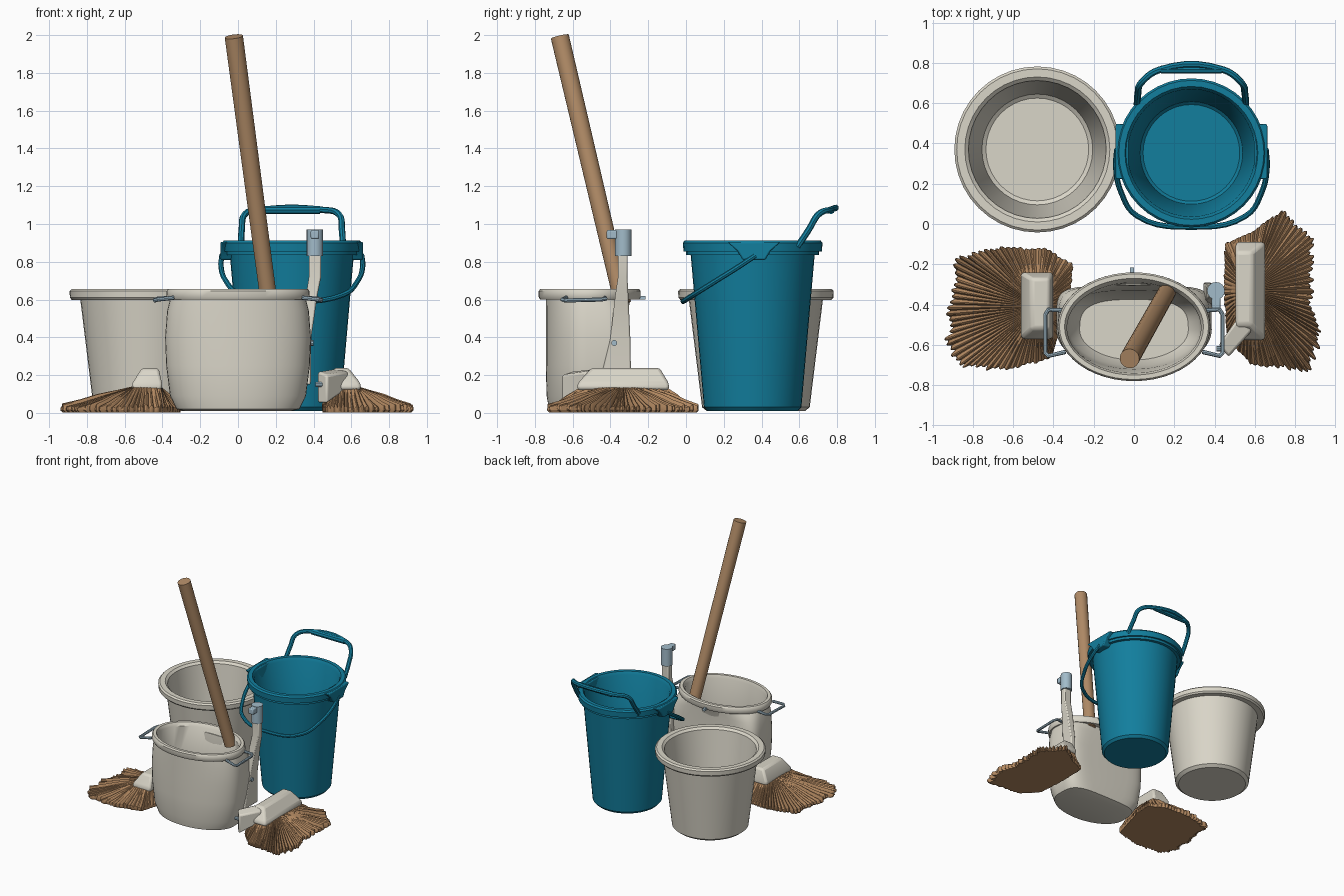
import bpy, bmesh, math, random
from mathutils import Vector

if "Cube" in bpy.data.objects:
    bpy.data.objects.remove(bpy.data.objects["Cube"])

random.seed(4)


def material(name, rgb):
    m = bpy.data.materials.new(name)
    m.diffuse_color = (*rgb, 1)
    m.use_nodes = True
    m.node_tree.nodes["Principled BSDF"].inputs["Base Color"].default_value = m.diffuse_color
    return m


CREAM = material("cream_plastic", (0.70, 0.67, 0.58))
BLUE = material("teal_blue_plastic", (0.006, 0.21, 0.34))
WOOD = material("wood", (0.44, 0.26, 0.135))
STRAW = material("bristle_tan", (0.45, 0.25, 0.12))
METAL = material("pale_blue_metal", (0.36, 0.50, 0.59))


def shade(ob, angle):
    bpy.ops.object.select_all(action='DESELECT')
    bpy.context.view_layer.objects.active = ob
    ob.select_set(True)
    bpy.ops.object.shade_smooth_by_angle(angle=math.radians(angle))


def loft(name, rings, mat, angle=35, bevel=0):
    """Skin a list of equal-length point rings, capping both ends."""
    bm = bmesh.new()
    vs = [[bm.verts.new(p) for p in r] for r in rings]
    n = len(vs[0])
    for a, b in zip(vs, vs[1:]):
        for i in range(n):
            j = (i + 1) % n
            bm.faces.new((a[i], a[j], b[j], b[i]))
    bm.faces.new(vs[0])
    bm.faces.new(vs[-1])
    bmesh.ops.recalc_face_normals(bm, faces=bm.faces)
    me = bpy.data.meshes.new(name)
    bm.to_mesh(me)
    bm.free()
    me.materials.append(mat)
    ob = bpy.data.objects.new(name, me)
    bpy.context.collection.objects.link(ob)
    if bevel:
        mod = ob.modifiers.new("soft_edges", 'BEVEL')
        mod.width, mod.segments = bevel, 2
    shade(ob, angle)
    return ob


def ring(cx, cy, rx, ry, z, back=2, n=40):
    """Ellipse; back > 2 squares off the rear half."""
    pts = []
    for i in range(n):
        a = 2 * math.pi * i / n
        c, s = math.cos(a), math.sin(a)
        e = 2 / back if s > 0 else 1
        pts.append((cx + rx * math.copysign(abs(c) ** e, c),
                    cy + ry * math.copysign(abs(s) ** e, s), z))
    return pts


def rect(x0, x1, y0, y1, z):
    return [(x0, y0, z), (x1, y0, z), (x1, y1, z), (x0, y1, z)]


def rod(name, p0, p1, r0, r1, mat, n=16):
    p0, p1 = Vector(p0), Vector(p1)
    u = (p1 - p0).orthogonal().normalized()
    v = (p1 - p0).normalized().cross(u)
    rings = [[p + r * (u * math.cos(2 * math.pi * i / n) + v * math.sin(2 * math.pi * i / n))
              for i in range(n)] for p, r in ((p0, r0), (p1, r1))]
    return loft(name, rings, mat)


def tube(name, pts, r, mat, handle='AUTO'):
    cu = bpy.data.curves.new(name, 'CURVE')
    cu.dimensions = '3D'
    cu.bevel_depth, cu.bevel_resolution = r, 2
    cu.resolution_u, cu.use_fill_caps = 5, True
    sp = cu.splines.new('BEZIER')
    sp.bezier_points.add(len(pts) - 1)
    for bp, p in zip(sp.bezier_points, pts):
        bp.co = p
        bp.handle_left_type = bp.handle_right_type = handle
    cu.materials.append(mat)
    ob = bpy.data.objects.new(name, cu)
    bpy.context.collection.objects.link(ob)
    bpy.ops.object.select_all(action='DESELECT')
    bpy.context.view_layer.objects.active = ob
    ob.select_set(True)
    bpy.ops.object.convert(target='MESH')
    shade(bpy.context.object, 40)


# Round cream bucket
prof = [(0.26, 0.01), (0.285, 0.03), (0.355, 0.60), (0.40, 0.598), (0.41, 0.61), (0.412, 0.645),
        (0.40, 0.656), (0.36, 0.656), (0.342, 0.64), (0.275, 0.06), (0.255, 0.045)]
loft("round_bucket", [ring(-0.48, 0.37, r, r, z) for r, z in prof], CREAM)

# Tall blue bucket
BX, BY = 0.285, 0.353
prof = [(0.24, 0.01), (0.258, 0.03), (0.328, 0.835), (0.352, 0.835), (0.352, 0.855), (0.366, 0.855),
        (0.37, 0.90), (0.36, 0.912), (0.33, 0.912), (0.316, 0.89), (0.255, 0.06), (0.24, 0.045)]
loft("blue_bucket", [ring(BX, BY, r, r, z) for r, z in prof], BLUE)
for s in (-1, 1):
    xs = sorted((BX + s * 0.31, BX + s * 0.378))
    loft("bail_ear", [rect(*xs, 0.30, 0.42, 0.81), rect(*xs, 0.27, 0.45, 0.86),
                      rect(*xs, 0.22, 0.50, 0.905)], BLUE, bevel=0.008)

# Hanging bail at the front, upright handle at the back
half = [(0.37, 0.37, 0.835), (0.375, 0.28, 0.775), (0.35, 0.16, 0.70), (0.27, 0.04, 0.625)]
bail = [(BX - x, y, z) for x, y, z in half] + [(BX, -0.015, 0.59)] + \
       [(BX + x, y, z) for x, y, z in reversed(half)]
tube("bucket_bail", bail, 0.014, BLUE)
half = [(0.27, 0.59, 0.88), (0.265, 0.65, 0.97), (0.25, 0.70, 1.05), (0.16, 0.765, 1.075)]
grip = [(BX - x, y, z) for x, y, z in half] + [(BX + x, y, z) for x, y, z in reversed(half)]
tube("upright_handle", grip, 0.017, BLUE)
tube("upright_grip", [(BX + x, 0.767, 1.073) for x in (-0.15, 0, 0.15)], 0.021, BLUE)

# Oval mop bucket: flat-backed body under an oval rim (cy, rx, ry, z, back)
oval = [(-0.525, 0.28, 0.17, 0.01, 3), (-0.525, 0.325, 0.20, 0.02, 4), (-0.525, 0.36, 0.213, 0.09, 5),
        (-0.525, 0.38, 0.217, 0.25, 6), (-0.525, 0.386, 0.217, 0.40, 6), (-0.525, 0.375, 0.217, 0.54, 5),
        (-0.522, 0.36, 0.22, 0.60, 3), (-0.51, 0.372, 0.262, 0.60, 2), (-0.51, 0.38, 0.27, 0.615, 2),
        (-0.51, 0.378, 0.27, 0.645, 2), (-0.51, 0.37, 0.262, 0.656, 2), (-0.51, 0.345, 0.24, 0.656, 2),
        (-0.515, 0.333, 0.225, 0.63, 2), (-0.525, 0.34, 0.195, 0.40, 3), (-0.525, 0.32, 0.18, 0.12, 3),
        (-0.525, 0.27, 0.15, 0.05, 3)]
loft("oval_bucket", [ring(0, cy, rx, ry, z, b, 48) for cy, rx, ry, z, b in oval], CREAM)
loft("rear_tab", [rect(-0.02, 0.0, -0.27, -0.215, z) for z in (0.60, 0.62)], METAL)
for s in (-1, 1):
    tube("side_handle", [(s * x, y, z) for x, y, z in
                         ((0.34, -0.43, 0.61), (0.425, -0.425, 0.605), (0.44, -0.45, 0.60),
                          (0.44, -0.64, 0.595), (0.425, -0.655, 0.60), (0.34, -0.635, 0.61))],
         0.011, METAL, 'VECTOR')

# Wooden stick leaning in the oval bucket
rod("wooden_stick", (0.165, -0.335, 0.58), (-0.022, -0.668, 1.992), 0.045, 0.049, WOOD, 20)

# Post with metal clamp
loft("clamp_post", [rect(0.345, 0.385, -0.46, -0.29, 0.15), rect(0.345, 0.388, -0.40, -0.295, 0.40),
                    rect(0.36, 0.42, -0.375, -0.305, 0.62), rect(0.375, 0.44, -0.36, -0.31, 0.72),
                    rect(0.375, 0.44, -0.36, -0.31, 0.85)], CREAM, bevel=0.008)
rod("clamp_collar", (0.407, -0.332, 0.83), (0.407, -0.332, 0.97), 0.044, 0.044, METAL)
loft("clamp_lug", [rect(0.385, 0.43, -0.42, -0.34, z) for z in (0.92, 0.968)], METAL, bevel=0.008)
rod("post_screw", (0.37, -0.38, 0.37), (0.40, -0.38, 0.37), 0.016, 0.016, METAL, 10)


# Bristle skirt: tufts fanned from the head out to a floor outline
def bristles(name, outline, hc, hx, hy, tufts):
    n, per = tufts * 4, len(outline)
    seg = [math.dist(outline[i], outline[(i + 1) % per]) for i in range(per)]
    floor = []
    for k in range(n):
        d, i = sum(seg) * k / n, 0
        while i < per - 1 and d > seg[i]:
            d -= seg[i]
            i += 1
        floor.append(Vector(outline[i]).lerp(Vector(outline[(i + 1) % per]), min(1, d / seg[i])))
    grow = [random.uniform(-0.05, 0.03) for _ in range(tufts)]
    lift = [random.uniform(0.006, 0.026) for _ in range(tufts)]
    c = Vector(hc)
    rings = []
    for t, drop in ((0, 0), (0.25, 0), (0.5, 0), (0.75, 0), (1, 0), (1.01, 1), (0.97, 2)):
        pts = []
        for k, p in enumerate(floor):
            d = p - c
            h = c + d * min(hx / max(abs(d.x), 1e-6), hy / max(abs(d.y), 1e-6), 0.95)
            bump = (0, 0.8, 1, 0.6)[k % 4]
            q = h.lerp(p, t * (1 + grow[k // 4] - 0.05 * (1 - bump)))
            z = 0.024 + 0.118 * (1 - min(t, 1)) ** 1.2 + lift[k // 4] * bump * min(1, 2 * t)
            pts.append((q.x, q.y, (z, 0.014, 0.002)[drop]))
        rings.append(pts)
    loft(name, rings, STRAW, 25)


bristles("left_bristles",
         [(-0.925, -0.40), (-0.88, -0.17), (-0.74, -0.115), (-0.44, -0.12), (-0.30, -0.20), (-0.31, -0.33),
          (-0.36, -0.50), (-0.41, -0.67), (-0.62, -0.725), (-0.87, -0.71), (-0.93, -0.60)],
         (-0.48, -0.41), 0.07, 0.15, 70)
bristles("right_bristles",
         [(0.45, -0.10), (0.58, -0.04), (0.74, 0.07), (0.80, 0.0), (0.885, -0.06), (0.885, -0.40),
          (0.93, -0.57), (0.87, -0.73), (0.58, -0.70), (0.46, -0.57), (0.445, -0.33)],
         (0.57, -0.33), 0.06, 0.22, 76)

# Brush heads
loft("left_brush_head", [rect(-0.562, -0.402, -0.57, -0.24, 0.12), rect(-0.56, -0.402, -0.57, -0.24, 0.155),
                         rect(-0.51, -0.42, -0.52, -0.27, 0.237)], CREAM, bevel=0.015)
loft("right_brush_head", [rect(0.505, 0.65, -0.575, -0.09, 0.12), rect(0.505, 0.65, -0.575, -0.09, 0.155),
                          rect(0.505, 0.585, -0.50, -0.14, 0.238)], CREAM, bevel=0.015)

# Handle sockets on the heads
neck = [[(0.42, -0.60, 0.05), (0.47, -0.66, 0.05), (0.47, -0.66, 0.20), (0.42, -0.60, 0.22)],
        [(0.52, -0.46, 0.13), (0.585, -0.53, 0.13), (0.585, -0.53, 0.22), (0.52, -0.46, 0.235)]]
loft("right_socket", neck, CREAM, bevel=0.012)
rod("socket_screw", (0.41, -0.62, 0.15), (0.45, -0.62, 0.15), 0.014, 0.014, METAL, 10)
